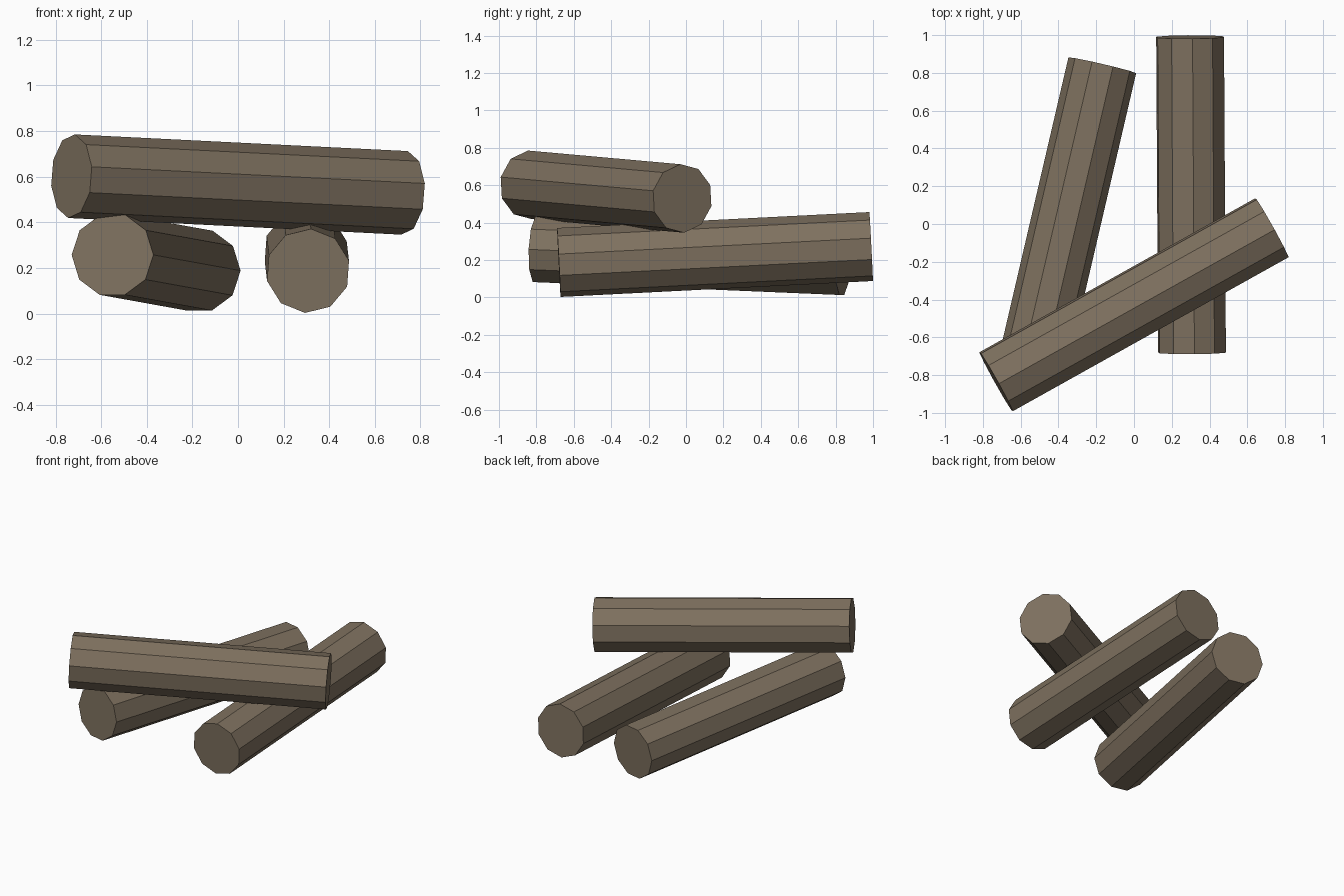
import bpy, bmesh
from math import cos, sin, radians, tau
from mathutils import Vector

if "Cube" in bpy.data.objects:
    bpy.data.objects.remove(bpy.data.objects["Cube"])

SIDES = 10

bark = bpy.data.materials.new("bark")
bark.diffuse_color = (0.21, 0.165, 0.115, 1)
bark.use_nodes = True
bark.node_tree.nodes["Principled BSDF"].inputs["Base Color"].default_value = bark.diffuse_color


def log(name, start, end, radius, phase):
    """Flat-faced log between two end centres; phase turns it about its axis."""
    start, end = Vector(start), Vector(end)
    axis = (end - start).normalized()
    side = axis.cross(Vector((0, 0, 1))).normalized()
    up = side.cross(axis)
    bm = bmesh.new()
    rings = []
    for centre in (start, end):
        ring = []
        for i in range(SIDES):
            a = radians(phase) + tau * i / SIDES
            ring.append(bm.verts.new(centre + radius * (cos(a) * side + sin(a) * up)))
        rings.append(ring)
        bm.faces.new(ring)
    for i in range(SIDES):
        j = (i + 1) % SIDES
        bm.faces.new((rings[0][i], rings[0][j], rings[1][j], rings[1][i]))
    bmesh.ops.recalc_face_normals(bm, faces=bm.faces)
    mesh = bpy.data.meshes.new(name)
    bm.to_mesh(mesh)
    bm.free()
    mesh.materials.append(bark)
    obj = bpy.data.objects.new(name, mesh)
    bpy.context.collection.objects.link(obj)
    return obj


# Two lower logs, and one resting across them
log("lower_left_log", (-0.55, -0.80, 0.257), (-0.168, 0.84, 0.188), 0.184, 0)
log("lower_right_log", (0.307, -0.68, 0.187), (0.297, 0.99, 0.272), 0.185, -94)
log("upper_log", (-0.73, -0.835, 0.602), (0.73, -0.02, 0.529), 0.184, 85)
